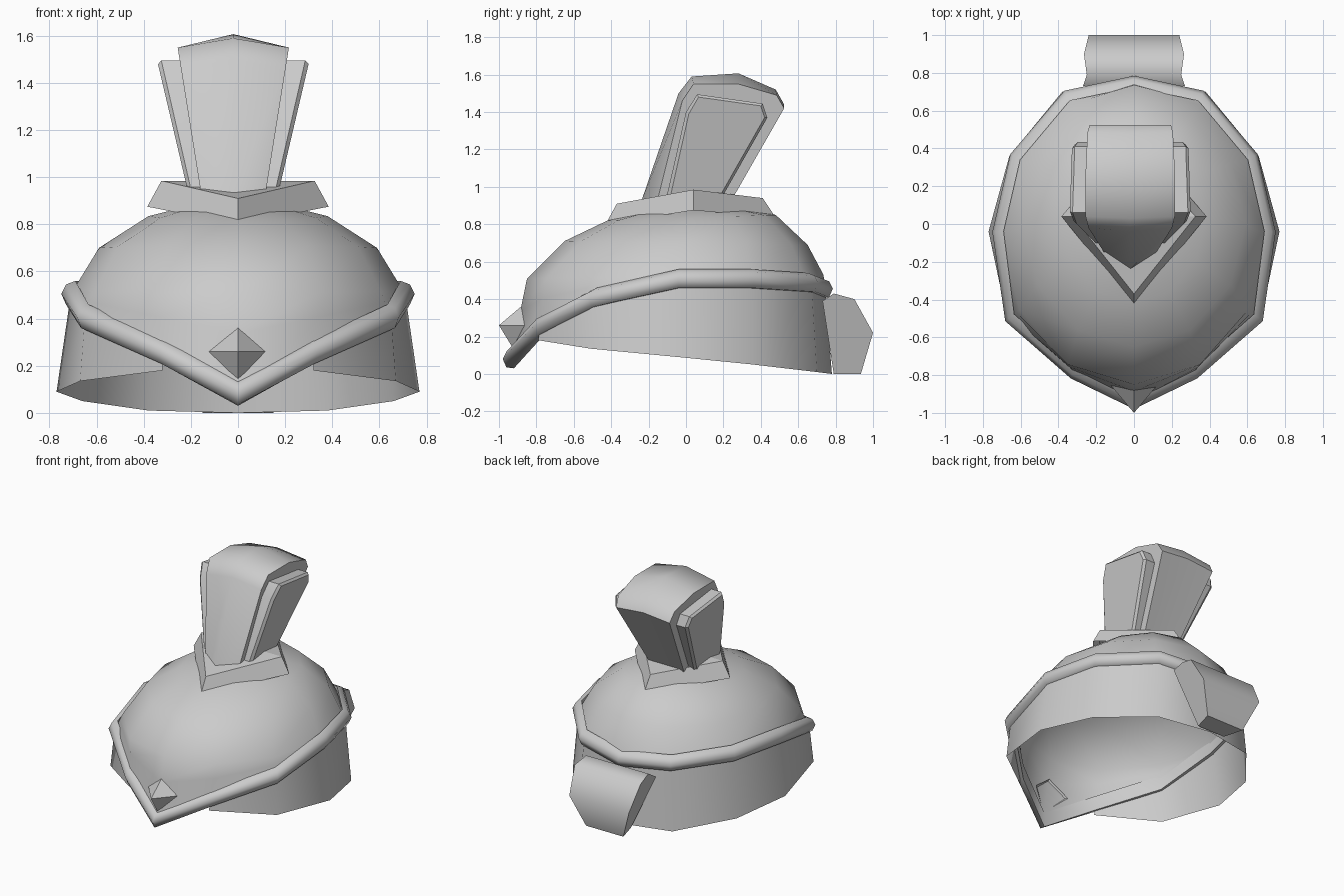
import bpy, bmesh, math
from mathutils import Vector

if "Cube" in bpy.data.objects:
    bpy.data.objects.remove(bpy.data.objects["Cube"])

GREY = (0.6, 0.6, 0.6, 1)
grey = bpy.data.materials.new("plain grey")
grey.use_nodes = True
grey.diffuse_color = GREY
grey.node_tree.nodes["Principled BSDF"].inputs["Base Color"].default_value = GREY


def loft(name, rings, angle, closed=True, caps=False, loop=False):
    """Skin a list of rings; a ring of one point closes as a fan."""
    bm = bmesh.new()
    rows = [[bm.verts.new(p) for p in ring] for ring in rings]
    pairs = list(zip(rows, rows[1:]))
    if loop:
        pairs.append((rows[-1], rows[0]))
    for a, b in pairs:
        n = max(len(a), len(b))
        for i in range(n if closed else n - 1):
            j = (i + 1) % n
            if len(b) == 1:
                bm.faces.new((a[i], a[j], b[0]))
            elif len(a) == 1:
                bm.faces.new((a[0], b[j], b[i]))
            else:
                bm.faces.new((a[i], a[j], b[j], b[i]))
    if caps:
        bm.faces.new(rows[0])
        bm.faces.new(rows[-1])
    bmesh.ops.recalc_face_normals(bm, faces=bm.faces)
    mesh = bpy.data.meshes.new(name)
    bm.to_mesh(mesh)
    bm.free()
    obj = bpy.data.objects.new(name, mesh)
    bpy.context.collection.objects.link(obj)
    mesh.materials.append(grey)
    bpy.ops.object.select_all(action='DESELECT')
    obj.select_set(True)
    bpy.context.view_layer.objects.active = obj
    bpy.ops.object.shade_smooth_by_angle(angle=math.radians(angle))
    return obj


def mirrored(half):
    """Complete a front-to-back half outline into a full ring."""
    return half + [(-x, y, z) for x, y, z in half[-2:0:-1]]


def oval(w, front, back, z_front, z_back):
    """Twelve-sided ring starting at the front."""
    ring = []
    for k in range(12):
        t = math.tau * k / 12
        f = (1 - math.cos(t)) / 2
        ring.append((w * math.sin(t), front + (back - front) * f,
                     z_front + (z_back - z_front) * f))
    return ring


# Rim line that dips to a point at the front
rim = mirrored([(0, -.94, .075), (.32, -.78, .25), (.65, -.49, .4), (.71, -.04, .5),
                (.62, .35, .5), (.35, .67, .48), (0, .745, .45)])

# Hollow dome
brow = oval(.7, -.85, .735, .51, .53)
mid = [Vector(a).lerp(Vector(b), .6) for a, b in zip(rim, brow)]
loft("dome", [rim, mid, brow, oval(.59, -.65, .65, .71, .69), oval(.38, -.42, .48, .82, .85),
              [(0, .03, .93)]], 80)

# Rounded bead along the rim
bead = []
for out, up in ((-.02, .06), (.02, .045), (.04, .005), (.02, -.04), (-.02, -.045)):
    ring = []
    for x, y, z in rim:
        d = Vector((x, y, 0)).normalized() * out
        ring.append((x + d.x, y + d.y, z + up))
    bead.append(ring)
loft("rim_bead", bead, 70, loop=True)

# Neck band, open at the front
hem = mirrored([(0, -.9, .18), (.32, -.79, .18), (.67, -.51, .135), (.77, -.04, .09),
                (.66, .36, .05), (.38, .7, .01), (0, .78, 0)])
loft("neck_band", [hem[1:], rim[1:]], 50, closed=False)

# Rear block: half width, y, z around its side profile
block = [(.27, .73, .39), (.25, .79, .43), (.265, .9, .4),
         (.24, 1.0, .22), (.15, .935, 0), (.11, .79, 0)]
loft("rear_block", [[(s * w, y, z) for w, y, z in block] for s in (-1, 1)], 62, caps=True)

# Front gem
loft("front_gem", [[(0, -.93, .145), (.135, -.84, .26), (0, -.87, .37), (-.135, -.84, .26)],
                   [(0, -1.0, .26)]], 20)

# Diamond-shaped crest base
loft("crest_base", [
    mirrored([(0, -.43, .8), (.385, .04, .875), (0, .48, .835)]),
    mirrored([(0, -.37, .91), (.325, .04, .985), (0, .41, .94)]),
    [(0, .04, .985)]], 15)

# Crest: flared slab with a ridge down the middle
CX = -.02


def flare(profile, side, width, slope):
    return [(CX + side * (width + slope * (z - .95)), y, z) for y, z in profile]


ridge = [(-.24, .92), (-.04, 1.5), (.03, 1.59), (.28, 1.607), (.48, 1.52), (.525, 1.44), (.25, .94)]
edge = [(-.155, .92), (-.02, 1.46), (.04, 1.55), (.28, 1.55), (.485, 1.49), (.525, 1.42), (.25, .94)]
loft("crest", [flare(edge, -1, .14, .16), flare(ridge, 0, 0, 0), flare(edge, 1, .14, .16)],
     55, caps=True)

# Raised side panels of the crest
panel = [(-.11, .92), (0, 1.4), (.06, 1.495), (.41, 1.445), (.435, 1.37), (.19, .94)]
inset = [(-.09, .92), (.015, 1.39), (.067, 1.48), (.4, 1.433), (.42, 1.37), (.175, .94)]
for side, label in ((1, "left"), (-1, "right")):
    loft("crest_panel_" + label, [flare(panel, side, .1, .16), flare(panel, side, .18, .23),
                                  flare(inset, side, .195, .235)], 25, caps=True)
